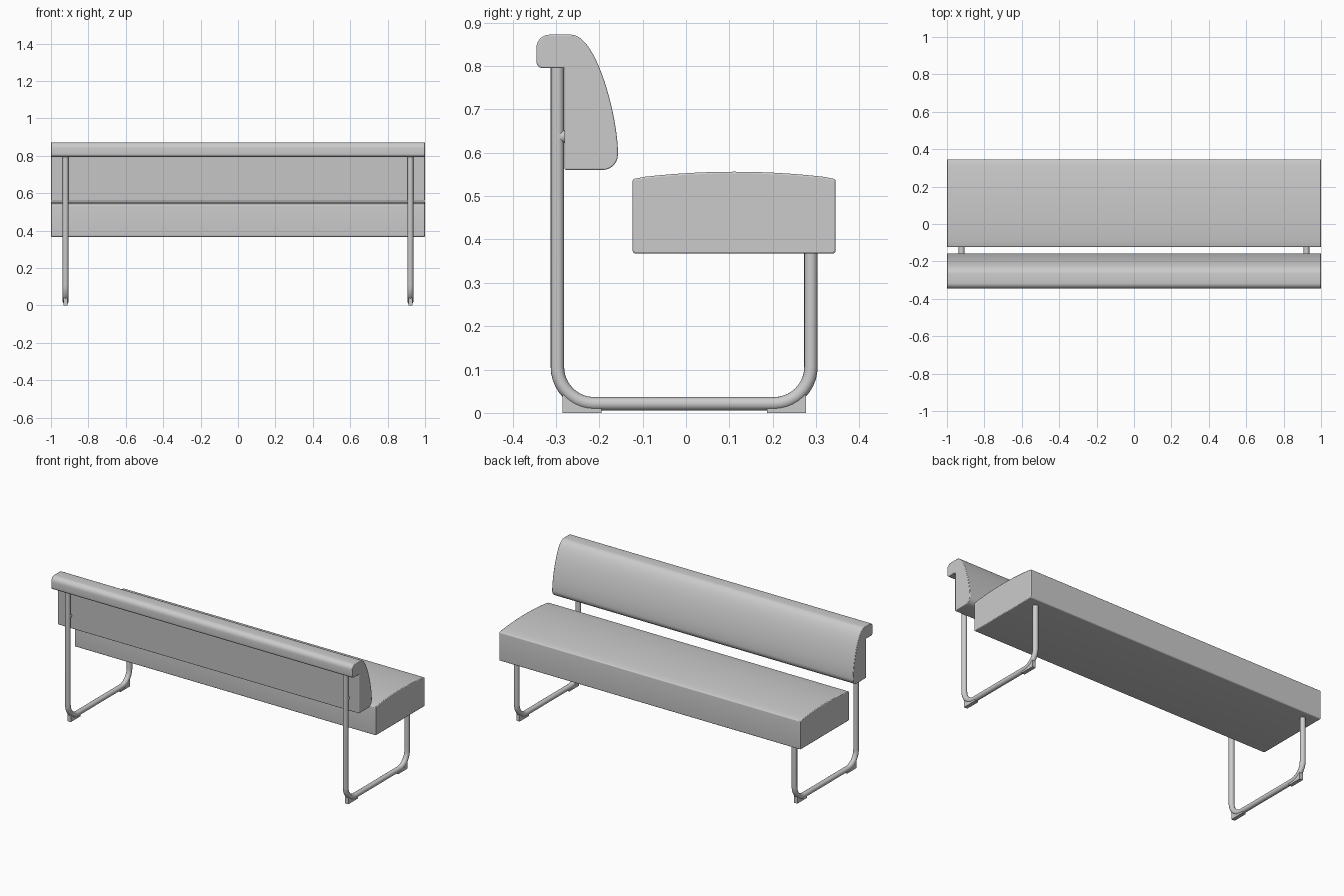
import bpy, bmesh, math
from mathutils import Vector

if "Cube" in bpy.data.objects:
    bpy.data.objects.remove(bpy.data.objects["Cube"])


def fillet(corners, steps=6):
    """Corners (y, z, radius) -> closed outline with rounded corners."""
    out, n = [], len(corners)
    for i, (y, z, r) in enumerate(corners):
        p = Vector((y, z))
        if r == 0:
            out.append(p)
            continue
        a = (Vector(corners[i - 1][:2]) - p).normalized()
        b = (Vector(corners[(i + 1) % n][:2]) - p).normalized()
        half = a.angle(b) / 2
        c = p + (a + b).normalized() * r / math.sin(half)
        s = p + a * r / math.tan(half) - c
        e = p + b * r / math.tan(half) - c
        sweep = s.angle_signed(e)
        for k in range(steps + 1):
            t = -sweep * k / steps
            out.append(c + Vector((s.x * math.cos(t) - s.y * math.sin(t),
                                   s.x * math.sin(t) + s.y * math.cos(t))))
    return out


def extrude(name, outline, x0, x1, bevel=0.0):
    """Extrude a y-z outline along x."""
    bm = bmesh.new()
    face = bm.faces.new([bm.verts.new((x0, p[0], p[1])) for p in outline])
    res = bmesh.ops.extrude_face_region(bm, geom=[face])
    moved = [v for v in res["geom"] if isinstance(v, bmesh.types.BMVert)]
    bmesh.ops.translate(bm, verts=moved, vec=(x1 - x0, 0, 0))
    bmesh.ops.recalc_face_normals(bm, faces=bm.faces)
    mesh = bpy.data.meshes.new(name)
    bm.to_mesh(mesh)
    bm.free()
    ob = bpy.data.objects.new(name, mesh)
    bpy.context.collection.objects.link(ob)
    if bevel:
        m = ob.modifiers.new("bevel", "BEVEL")
        m.width, m.segments, m.limit_method = bevel, 2, "ANGLE"
        m.angle_limit = math.radians(60)
    smooth(ob)
    return ob


def smooth(ob):
    bpy.ops.object.select_all(action="DESELECT")
    ob.select_set(True)
    bpy.context.view_layer.objects.active = ob
    bpy.ops.object.shade_smooth_by_angle(angle=math.radians(35))


# Seat cushion with a gently crowned top
yf, yb, edge, crown = -0.123, 0.345, 0.541, 0.015
seat = [(yf, 0.367, 0.008), (yb, 0.367, 0.008), (yb, edge - 0.002, 0.006)]
for k in range(1, 16):
    u = 1 - 2 * k / 16
    seat.append((0.111 + 0.234 * u, edge + crown * (1 - u * u), 0))
seat.append((yf, edge - 0.002, 0.006))
extrude("seat_cushion", fillet(seat), -1, 1, 0.004)

# Backrest: curved pad with a hooked top roll
P = [Vector(p) for p in ((-0.265, 0.872), (-0.205, 0.872), (-0.157, 0.68), (-0.157, 0.60))]
curve = []
for k in range(21):
    t = k / 20
    q = (1 - t)**3 * P[0] + 3 * t * (1 - t)**2 * P[1] + 3 * t * t * (1 - t) * P[2] + t**3 * P[3]
    curve.append((q.x, q.y, 0))
back = [(-0.28, 0.56, 0.004), (-0.28, 0.795, 0.003), (-0.345, 0.795, 0.015),
        (-0.345, 0.872, 0.03)] + curve + [(-0.157, 0.56, 0.035)]
extrude("backrest", fillet(back), -1, 1, 0.004)

# Tubular side frames, feet and backrest fixings
R, LX = 0.0155, 0.922
for side, x in (("left", -LX), ("right", LX)):
    bend, y0, y1, z0 = 0.085, -0.2965, 0.288, 0.021
    path = [(y0, 0.80)]
    for cy, start in ((y0 + bend, 180), (y1 - bend, 270)):
        for k in range(11):
            a = math.radians(start + 9 * k)
            path.append((cy + bend * math.cos(a), z0 + bend + bend * math.sin(a)))
    path.append((y1, 0.372))
    cu = bpy.data.curves.new(side + "_frame", "CURVE")
    cu.dimensions = "3D"
    cu.bevel_depth, cu.bevel_resolution, cu.use_fill_caps = R, 6, True
    sp = cu.splines.new("POLY")
    sp.points.add(len(path) - 1)
    for pt, (y, z) in zip(sp.points, path):
        pt.co = (x, y, z, 1)
    sp.use_smooth = True
    frame = bpy.data.objects.new(side + "_frame", cu)
    bpy.context.collection.objects.link(frame)

    # Foot pads moulded under both bends
    mid = (y0 + y1) / 2
    for end, s in (("back", 1), ("front", -1)):
        pad = [(-0.285, 0), (-0.195, 0), (-0.195, 0.015), (-0.235, 0.022), (-0.285, 0.042)]
        if s < 0:
            pad = [(2 * mid - y, z) for y, z in pad]
        extrude(f"{side}_{end}_foot", pad, x - 0.011, x + 0.011)

    # Round fixing between post and backrest
    bpy.ops.mesh.primitive_cylinder_add(vertices=24, radius=0.015, depth=0.022,
                                        location=(x, -0.284, 0.637),
                                        rotation=(math.pi / 2, 0, 0))
    fixing = bpy.context.object
    fixing.name = side + "_fixing"
    smooth(fixing)
